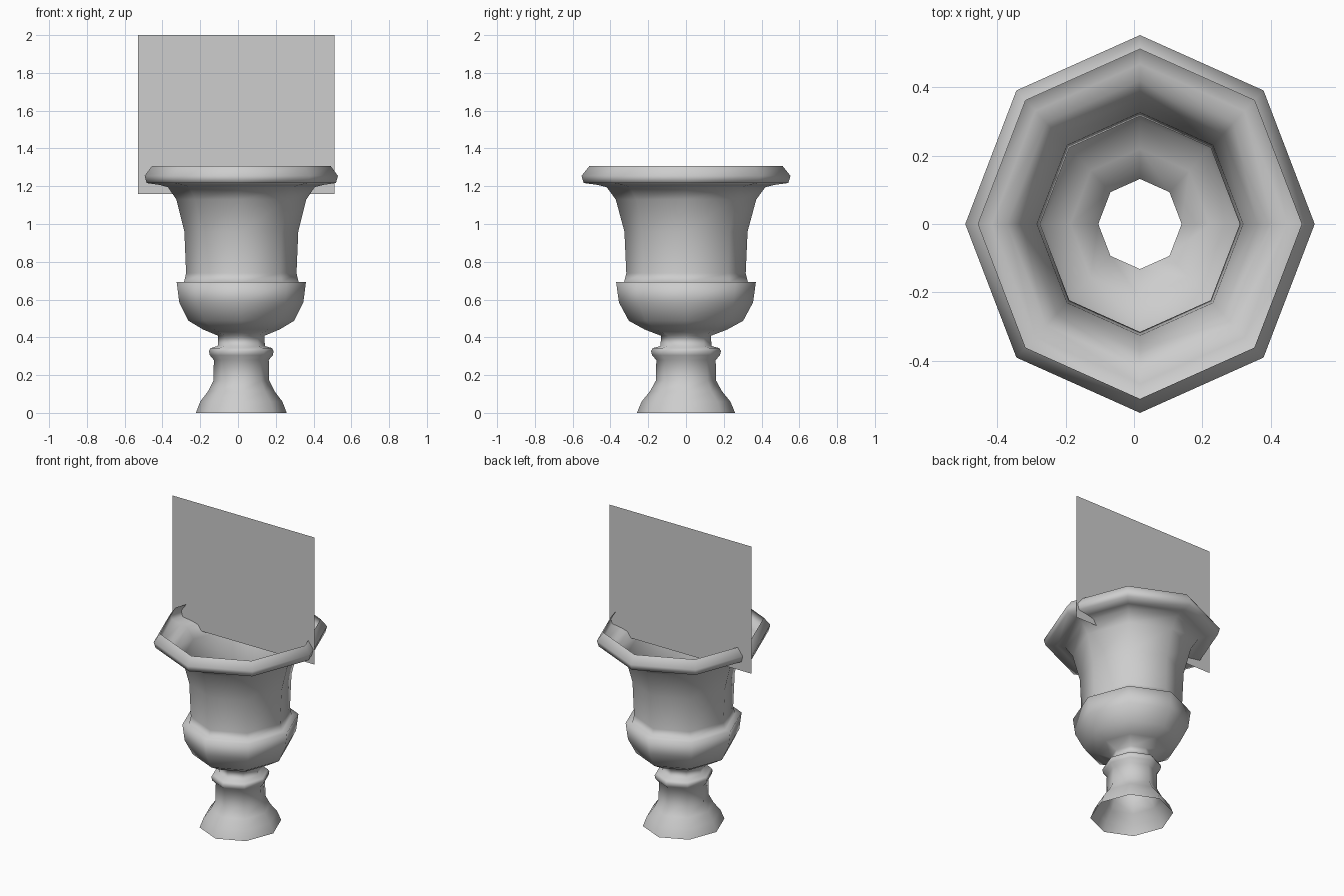
import bpy
import bmesh
from math import tau
from mathutils import Matrix

cube = bpy.data.objects.get("Cube")
if cube:
    bpy.data.objects.remove(cube, do_unlink=True)

# One plain stone colour
stone = bpy.data.materials.new("grey_stone")
stone.use_nodes = True
GREY = (0.61, 0.61, 0.61, 1.0)
stone.diffuse_color = GREY
stone.node_tree.nodes["Principled BSDF"].inputs["Base Color"].default_value = GREY

SIDES = 8
CENTRE_X = 0.0175
SQUASH_X = 0.925
PANEL_Y = 0.072


def finish(name, bm, smooth):
    mesh = bpy.data.meshes.new(name)
    for face in bm.faces:
        face.smooth = smooth
    bm.to_mesh(mesh)
    bm.free()
    mesh.materials.append(stone)
    obj = bpy.data.objects.new(name, mesh)
    bpy.context.collection.objects.link(obj)
    return obj


def turned_shell(name, profile):
    """Spin an open (radius, height) profile into a thin eight-sided shell."""
    bm = bmesh.new()
    verts = [bm.verts.new((r, 0, z)) for r, z in profile]
    edges = [bm.edges.new(pair) for pair in zip(verts, verts[1:])]
    bmesh.ops.spin(bm, geom=verts + edges, cent=(0, 0, 0), axis=(0, 0, 1),
                   angle=tau, steps=SIDES, use_merge=True)
    bmesh.ops.remove_doubles(bm, verts=bm.verts[:], dist=0.0005)
    bmesh.ops.recalc_face_normals(bm, faces=bm.faces[:])
    # Make sure the shell faces outwards
    foot = min(bm.faces, key=lambda f: f.calc_center_median().z)
    if foot.normal.dot(foot.calc_center_median()) < 0:
        bmesh.ops.reverse_faces(bm, faces=bm.faces[:])
    bm.transform(Matrix.Translation((CENTRE_X, 0, 0))
                 @ Matrix.Diagonal((SQUASH_X, 1, 1, 1)))
    return finish(name, bm, True)


# Urn: foot, collar, neck, bowl, flared body and curled rim
foot = [(0.26, 0), (0.235, 0.06), (0.19, 0.115), (0.16, 0.17), (0.157, 0.28)]
collar = [(0.18, 0.305), (0.185, 0.328), (0.176, 0.343), (0.135, 0.354)]
bowl = [(0.132, 0.408), (0.22, 0.442), (0.303, 0.488), (0.355, 0.585), (0.37, 0.692)]
body = [(0.328, 0.692), (0.316, 0.74), (0.326, 0.96), (0.372, 1.13)]
rim = [(0.42, 1.195), (0.468, 1.207), (0.542, 1.217), (0.553, 1.255), (0.512, 1.306)]
turned_shell("urn", foot + collar + bowl + body + rim)

# Upright flat panel standing in the mouth of the urn, just behind its middle
bm = bmesh.new()
corners = [(-0.53, 1.158), (0.51, 1.158), (0.51, 2.0), (-0.53, 2.0)]
bm.faces.new([bm.verts.new((x, PANEL_Y, z)) for x, z in corners])
finish("upright_panel", bm, False)
